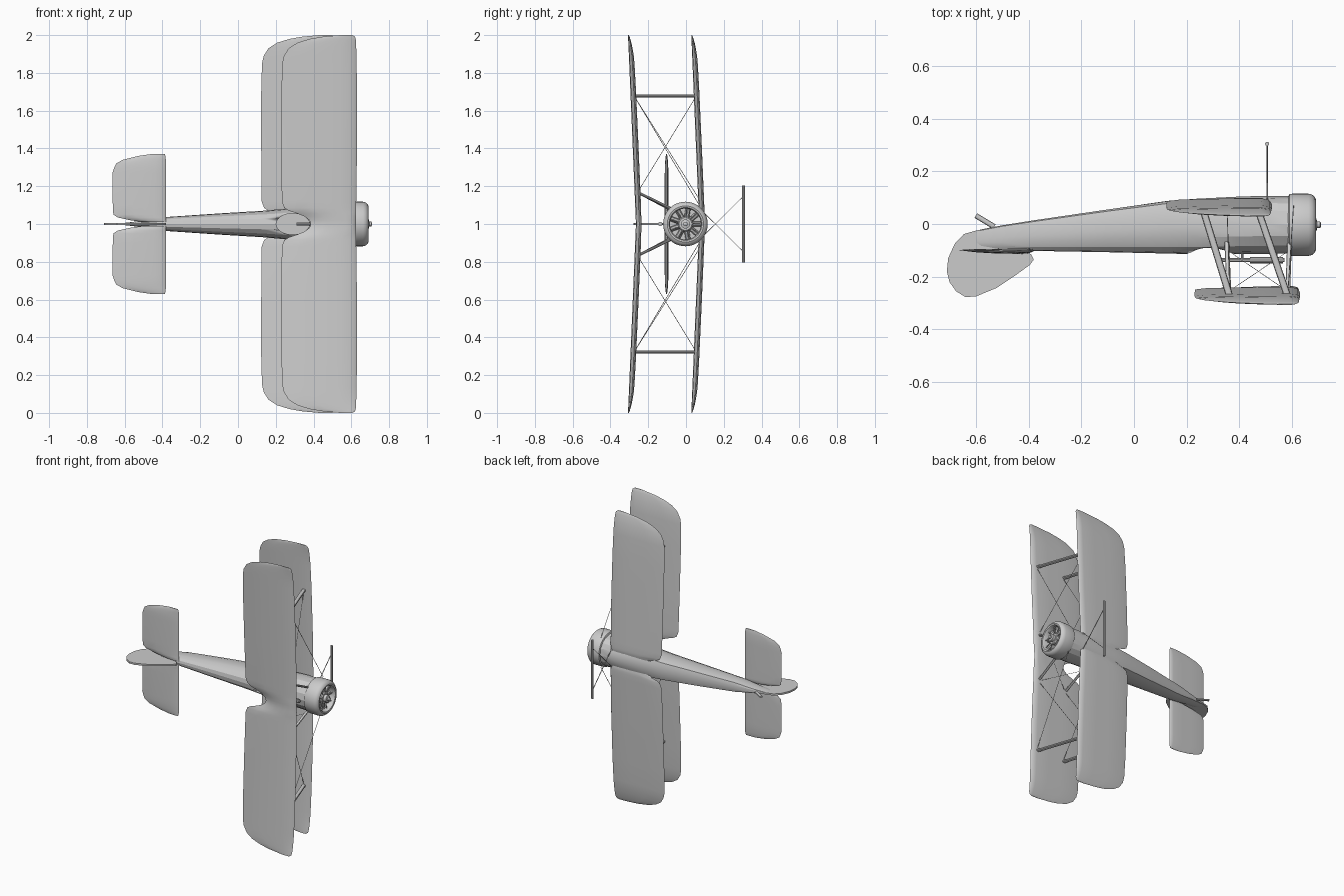
import bpy, bmesh, math
from mathutils import Vector

if "Cube" in bpy.data.objects:
    bpy.data.objects.remove(bpy.data.objects["Cube"])

def make(name, bm, angle=35):
    bmesh.ops.recalc_face_normals(bm, faces=bm.faces)
    me = bpy.data.meshes.new(name)
    bm.to_mesh(me)
    bm.free()
    ob = bpy.data.objects.new(name, me)
    bpy.context.collection.objects.link(ob)
    bpy.ops.object.select_all(action='DESELECT')
    ob.select_set(True)
    bpy.context.view_layer.objects.active = ob
    bpy.ops.object.shade_smooth_by_angle(angle=math.radians(angle))
    return ob

def add_loft(bm, rings, caps=True):
    vs = [[bm.verts.new(p) for p in r] for r in rings]
    n = len(rings[0])
    for a, b in zip(vs, vs[1:]):
        for i in range(n):
            j = (i + 1) % n
            bm.faces.new((a[i], a[j], b[j], b[i]))
    if caps:
        bm.faces.new(vs[0])
        bm.faces.new(vs[-1])

def loft(name, rings, caps=True, angle=35):
    bm = bmesh.new()
    add_loft(bm, rings, caps)
    return make(name, bm, angle)

def rods(name, pairs, a, b=None, n=10, axis=(1, 0, 0)):
    """Elliptical rods between point pairs; a = half size along axis, b = across."""
    b = b or a
    u = Vector(axis)
    bm = bmesh.new()
    for p, q in pairs:
        p, q = Vector(p), Vector(q)
        v = (q - p).cross(u).normalized()
        add_loft(bm, [[c + u * a * math.cos(t * math.tau / n) + v * b * math.sin(t * math.tau / n)
                       for t in range(n)] for c in (p, q)])
    return make(name, bm)

def both(pairs):
    """Repeat point pairs given as (x, y, offset) on both sides of z = 1."""
    return [[(x, y, 1 + s * o) for x, y, o in pr] for s in (1, -1) for pr in pairs]

def revolve(name, prof, n=48, caps=True):
    return loft(name, [[(x, -0.003 + r * math.cos(i * math.tau / n), 1 + r * math.sin(i * math.tau / n))
                        for i in range(n)] for x, r in prof], caps)

# airfoil: chord fraction from trailing edge, height fraction
FOIL = [(0, .3), (.2, .68), (.4, .88), (.6, .98), (.78, 1), (.9, .88), (.97, .65), (1, .4),
        (.98, .15), (.9, 0), (.65, .02), (.35, .08), (.1, .15)]

def wing_ring(z, te, le, top, thick):
    return [(te + (le - te) * u, top + thick * (1 - h), z) for u, h in FOIL]

# wing stations: span offset, trailing edge, leading edge, thickness
OUTER = [(.12, .232, .626, .031), (.4, .23, .63, .031), (.7, .23, .63, .03), (.85, .234, .628, .028),
         (.89, .243, .627, .026), (.93, .268, .626, .021), (.96, .315, .625, .016),
         (.98, .38, .623, .011), (.992, .45, .619, .008), (1, .54, .605, .004)]
UPPER = [(0, .385, .624, .03), (.02, .378, .624, .03), (.04, .352, .624, .03),
         (.055, .315, .625, .03), (.07, .27, .625, .03), (.085, .245, .626, .03)] + OUTER
LOWER = [(.03, .34, .622, .02), (.06, .31, .622, .029), (.07, .268, .624, .03), (.085, .245, .625, .031)] + OUTER

def wing_rings(stations, side, dx=0, dy=0):
    return [wing_ring(1 + side * s, te + dx, le + dx, -.265 - .042 * s + dy, t) for s, te, le, t in stations]

loft("upper_wing", wing_rings(UPPER[:0:-1], -1) + wing_rings(UPPER, 1), angle=50)
for side, nm in ((1, "right"), (-1, "left")):
    loft(nm + "_lower_wing", wing_rings(LOWER, side, -.107, .335), angle=50)

# tailplane halves
STAB = [(.01, -.50, -.38, .012), (.02, -.57, -.38, .02), (.035, -.638, -.38, .02), (.05, -.66, -.38, .02),
        (.1, -.663, -.38, .02), (.27, -.665, -.38, .019), (.3, -.655, -.38, .018), (.32, -.645, -.381, .016),
        (.34, -.61, -.382, .013), (.36, -.53, -.384, .009), (.37, -.46, -.388, .004)]
for side, nm in ((1, "right"), (-1, "left")):
    loft(nm + "_tailplane", [wing_ring(1 + side * s, a, b, -.103 - t / 2, t) for s, a, b, t in STAB], angle=50)

# rudder plate
RUD = [(-.53, -.01), (-.6, -.025), (-.645, -.038), (-.68, -.075), (-.705, -.13), (-.71, -.18), (-.7, -.22),
       (-.675, -.255), (-.64, -.277), (-.6, -.275), (-.52, -.242), (-.45, -.195), (-.395, -.155),
       (-.38, -.135), (-.39, -.115), (-.44, -.09)]
loft("rudder", [[(x, y, 1 + dz) for x, y in RUD] for dz in (-.006, .006)])

# fuselage: x, half width, underside y, deck y, roundness
FUS = [(-.6, .006, -.025, -.09, 0), (-.5, .018, -.005, -.097, 0), (-.38, .037, .014, -.102, 0),
       (-.1, .056, .055, -.107, 0), (.13, .07, .088, -.112, .1), (.24, .08, .096, -.115, .25),
       (.4, .096, .104, -.113, .6), (.5, .106, .107, -.113, .9), (.61, .109, .106, -.112, 1)]
# cross-section as (width fraction, height fraction), underside to deck
SEC = [(0, 1), (.45, 1), (.85, .92), (1, .55), (1, 0), (.95, -.4), (.72, -.75), (.4, -.95)]
SEC = SEC + [(0, -1)] + [(-a, b) for a, b in SEC[:0:-1]]
rings = []
for x, w, yb, yt, k in FUS:
    c, h, ring = (yb + yt) / 2, (yb - yt) / 2, []
    for a, b in SEC:
        m = math.hypot(a, b)
        a, b = a + (a / m - a) * k, b + (b / m - b) * k
        ring.append((x, c + h * b, 1 + w * a))
    rings.append(ring)
fuselage = loft("fuselage", rings, angle=20)

# cockpit opening
cut = loft("cockpit_cutter", [[(.29 + .088 * math.cos(i * math.tau / 32), y, 1 + .056 * math.sin(i * math.tau / 32))
                               for i in range(32)] for y in (-.2, -.03)])
cut.hide_render = True
cut.hide_set(True)
mod = fuselage.modifiers.new("cockpit", 'BOOLEAN')
mod.object = cut
mod.operation = 'DIFFERENCE'
mod.solver = 'EXACT'

# engine cowl and rotary engine
revolve("cowl", [(.585, .107), (.59, .116), (.6, .118), (.662, .118), (.676, .114), (.686, .105), (.69, .096),
                 (.688, .087), (.68, .082), (.62, .082)])
revolve("engine_hub", [(.61, .04), (.665, .04), (.672, .034), (.672, .024), (.692, .024), (.695, .012),
                       (.706, .012), (.71, .006)], 24)
def spokes(r0, r1, x, off):
    out = []
    for i in range(9):
        t = (i + off) * math.tau / 9
        out.append([(x, -.003 + r * math.cos(t), 1 + r * math.sin(t)) for r in (r0, r1)])
    return out
rods("engine_cylinders", spokes(.03, .084, .645, 0), .014)
rods("engine_pushrods", spokes(.03, .084, .668, .12), .003, n=6)

# struts between wings and cabane struts
rods("interplane_struts", both([[(.47, .055, .677), (.583, -.275, .677)],
                                [(.262, .055, .677), (.363, -.275, .677)]]), .014, .009)
rods("cabane_struts", both([[(.59, -.075, .08), (.583, -.26, .17)],
                            [(.352, -.07, .07), (.36, -.26, .17)]]), .009, .007)

# bracing wires
rods("bracing_wires", both([
    [(.605, .07, .1), (.583, -.27, .67)], [(.352, .09, .1), (.363, -.27, .67)],
    [(.47, .05, .67), (.583, -.255, .17)], [(.262, .05, .67), (.363, -.255, .17)],
    [(.59, -.1, .09), (.36, -.255, .17)], [(.355, -.1, .08), (.583, -.255, .17)]]), .0016, n=5)

# undercarriage axle and cross wires
rods("axle", [[(.505, .304, .797), (.505, .304, 1.203)]], .008)
rods("undercarriage_wires", both([[(.505, .302, .145), (.505, .095, -.06)]]), .003, .0016, n=6)

# tail skid
rods("tail_skid", [[(-.53, -.01, 1), (-.6, .032, 1)]], .01, .006, axis=(.5, .86, 0))

# gun on the deck
rods("gun_barrel", [[(.31, -.137, 1), (.57, -.137, 1)]], .008, axis=(0, 1, 0))
rods("gun_jacket", [[(.44, -.137, 1), (.565, -.137, 1)]], .012, axis=(0, 1, 0))
rods("gun_mounts", [[(x, -.137, 1), (x, -.1, 1)] for x in (.41, .54)], .005)
